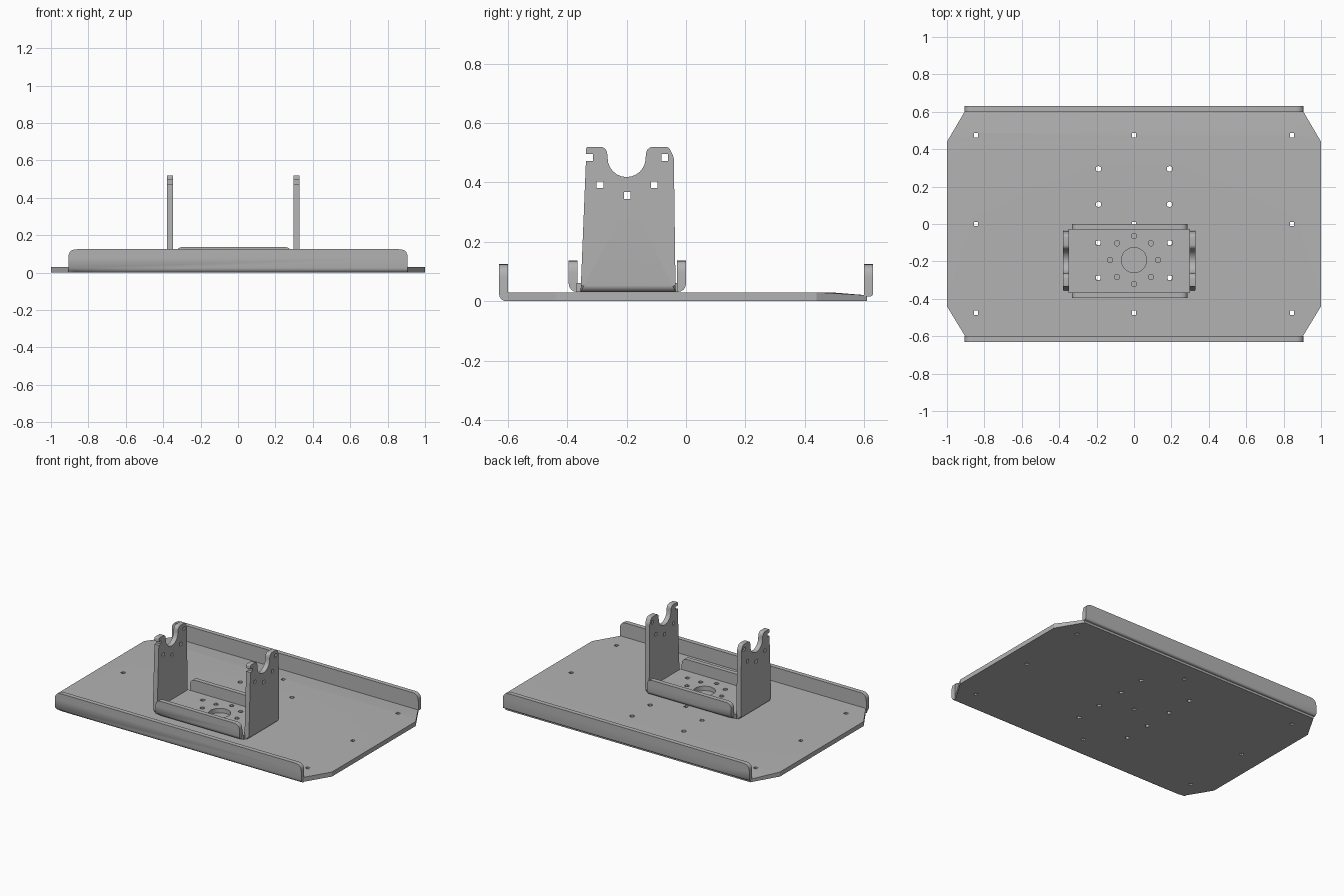
import bpy, bmesh, math
from mathutils import Matrix, Vector

if "Cube" in bpy.data.objects:
    bpy.data.objects.remove(bpy.data.objects["Cube"], do_unlink=True)

steel = bpy.data.materials.new("grey steel")
steel.use_nodes = True
GREY = (0.45, 0.45, 0.45, 1)
steel.diffuse_color = GREY
steel.node_tree.nodes["Principled BSDF"].inputs["Base Color"].default_value = GREY

# Axes of a sheet: outline x, outline y and thickness in world space
FLAT = Matrix.Identity(4)
XZ = Matrix(((1, 0, 0, 0), (0, 0, -1, 0), (0, 1, 0, 0), (0, 0, 0, 1)))
YZ = Matrix(((0, 0, 1, 0), (1, 0, 0, 0), (0, 1, 0, 0), (0, 0, 0, 1)))


def circle(x, y, r=0.015, n=4):
    turn = math.pi / n
    return [(x + r * math.cos(turn + math.tau * i / n),
             y + r * math.sin(turn + math.tau * i / n)) for i in range(n)]


def fillet(corners, steps=5):
    """Round each (x, y, radius) corner of an outline."""
    out = []
    for i, (x, y, r) in enumerate(corners):
        p = Vector((x, y))
        if r == 0:
            out.append((x, y))
            continue
        prev = Vector(corners[i - 1][:2])
        nxt = Vector(corners[(i + 1) % len(corners)][:2])
        a = p + (prev - p).normalized() * r
        b = p + (nxt - p).normalized() * r
        for k in range(steps + 1):
            t = k / steps
            out.append(tuple(a * (1 - t) ** 2 + p * 2 * t * (1 - t) + b * t * t))
    return out


def sheet(name, outline, holes, thickness, axes, offset, bend=None, radius=0.025):
    """Cut a sheet with holes; bend is a vertex rule for the edge to round."""
    curve = bpy.data.curves.new(name, "CURVE")
    curve.dimensions = "2D"
    curve.fill_mode = "BOTH"
    curve.extrude = thickness / 2
    for loop in [outline] + holes:
        spline = curve.splines.new("POLY")
        spline.points.add(len(loop) - 1)
        for point, (x, y) in zip(spline.points, loop):
            point.co = (x, y, 0, 1)
        spline.use_cyclic_u = True
    temp = bpy.data.objects.new(name + " outline", curve)
    bpy.context.scene.collection.objects.link(temp)
    graph = bpy.context.evaluated_depsgraph_get()
    mesh = bpy.data.meshes.new_from_object(temp.evaluated_get(graph))
    bpy.data.objects.remove(temp, do_unlink=True)
    bpy.data.curves.remove(curve)
    mesh.transform(Matrix.Translation(offset) @ axes)
    bm = bmesh.new()
    bm.from_mesh(mesh)
    bmesh.ops.remove_doubles(bm, verts=bm.verts, dist=0.0002)
    bmesh.ops.recalc_face_normals(bm, faces=bm.faces)
    if bend:
        edges = [e for e in bm.edges if all(bend(v.co) for v in e.verts)]
        bmesh.ops.bevel(bm, geom=edges, offset=radius, segments=4,
                        profile=0.5, affect="EDGES")
    bm.to_mesh(mesh)
    bm.free()
    mesh.materials.clear()
    mesh.materials.append(steel)
    obj = bpy.data.objects.new(name, mesh)
    bpy.context.scene.collection.objects.link(obj)
    bpy.ops.object.select_all(action="DESELECT")
    obj.select_set(True)
    bpy.context.view_layer.objects.active = obj
    bpy.ops.object.shade_smooth_by_angle(angle=math.radians(30))
    return obj


def flange(name, x0, x1, y, side, z0, z1, corner, bend_radius):
    """Upright lip with rounded top corners and a folded lower edge."""
    t = 0.03
    shape = fillet([(x0, z0, 0), (x1, z0, 0), (x1, z1, corner), (x0, z1, corner)])
    sheet(name, shape, [], t, XZ, (0, y, 0),
          lambda c: c.z < z0 + 0.001 and (c.y - y) * side > 0, bend_radius)


# Tray floor with clipped corners and mounting holes
clip = [(1, 0.44), (0.9, 0.61), (-0.9, 0.61), (-1, 0.44),
        (-1, -0.44), (-0.9, -0.605), (0.9, -0.605), (1, -0.44)]
mounts = [circle(x, y, 0.016) for x in (-0.845, 0, 0.845) for y in (-0.475, 0, 0.475)]
slots = [circle(x, y, 0.016, 6) for x in (-0.19, 0.19)
         for y in (-0.287, -0.1, 0.105, 0.295)]
tray = sheet("tray_floor", clip, mounts + slots, 0.03, FLAT, (0, 0, 0.015))
# Thin the rear edge slightly
for v in tray.data.vertices:
    if v.co.y > 0.6 and v.co.z > 0.02:
        v.co.z = 0.02

# Tray lips
flange("tray_front_lip", -0.907, 0.907, -0.615, -1, 0, 0.125, 0.045, 0.025)
flange("tray_back_lip", -0.907, 0.907, 0.615, 1, 0.015, 0.125, 0.045, 0.012)

# Bracket floor with central bore and a ring of holes
ring = [circle(0.128 * math.cos(math.tau * i / 8),
               -0.193 + 0.128 * math.sin(math.tau * i / 8), 0.015, 8) for i in range(8)]
bolts = [circle(x, y, 0.017) for x in (-0.19, 0.19) for y in (-0.287, -0.1)]
base = [(-0.35, -0.368), (0.3, -0.368), (0.3, -0.028), (-0.35, -0.028)]
sheet("bracket_floor", base, ring + bolts + [circle(0, -0.193, 0.067, 32)],
      0.03, FLAT, (0, 0, 0.046))

# Bracket lips
flange("bracket_front_lip", -0.332, 0.287, -0.38, -1, 0.031, 0.137, 0.04, 0.028)
flange("bracket_back_lip", -0.332, 0.287, -0.015, 1, 0.031, 0.137, 0.04, 0.028)

# Bracket uprights with a round cradle, a side notch and small holes
cradle = [(-0.2 + 0.064 * math.cos(a), 0.482 + 0.064 * math.sin(a), 0)
          for a in (math.pi * (1 + i / 12) for i in range(13))]
profile = fillet([(-0.355, 0.031, 0), (-0.337, 0.473, 0), (-0.314, 0.473, 0),
                  (-0.314, 0.495, 0), (-0.337, 0.495, 0), (-0.336, 0.52, 0.008),
                  (-0.267, 0.52, 0.025)] + cradle +
                 [(-0.133, 0.52, 0.025), (-0.058, 0.52, 0.012), (-0.041, 0.485, 0.01),
                  (-0.035, 0.031, 0)])
pins = [circle(y, z, 0.016) for y, z in
        ((-0.29, 0.392), (-0.107, 0.392), (-0.198, 0.356), (-0.072, 0.484))]
for name, x, side in (("right_upright", -0.363, -1), ("left_upright", 0.312, 1)):
    sheet(name, profile, pins, 0.032, YZ, (x, 0, 0),
          lambda c: c.z < 0.032 and (c.x - x) * side > 0, 0.022)
